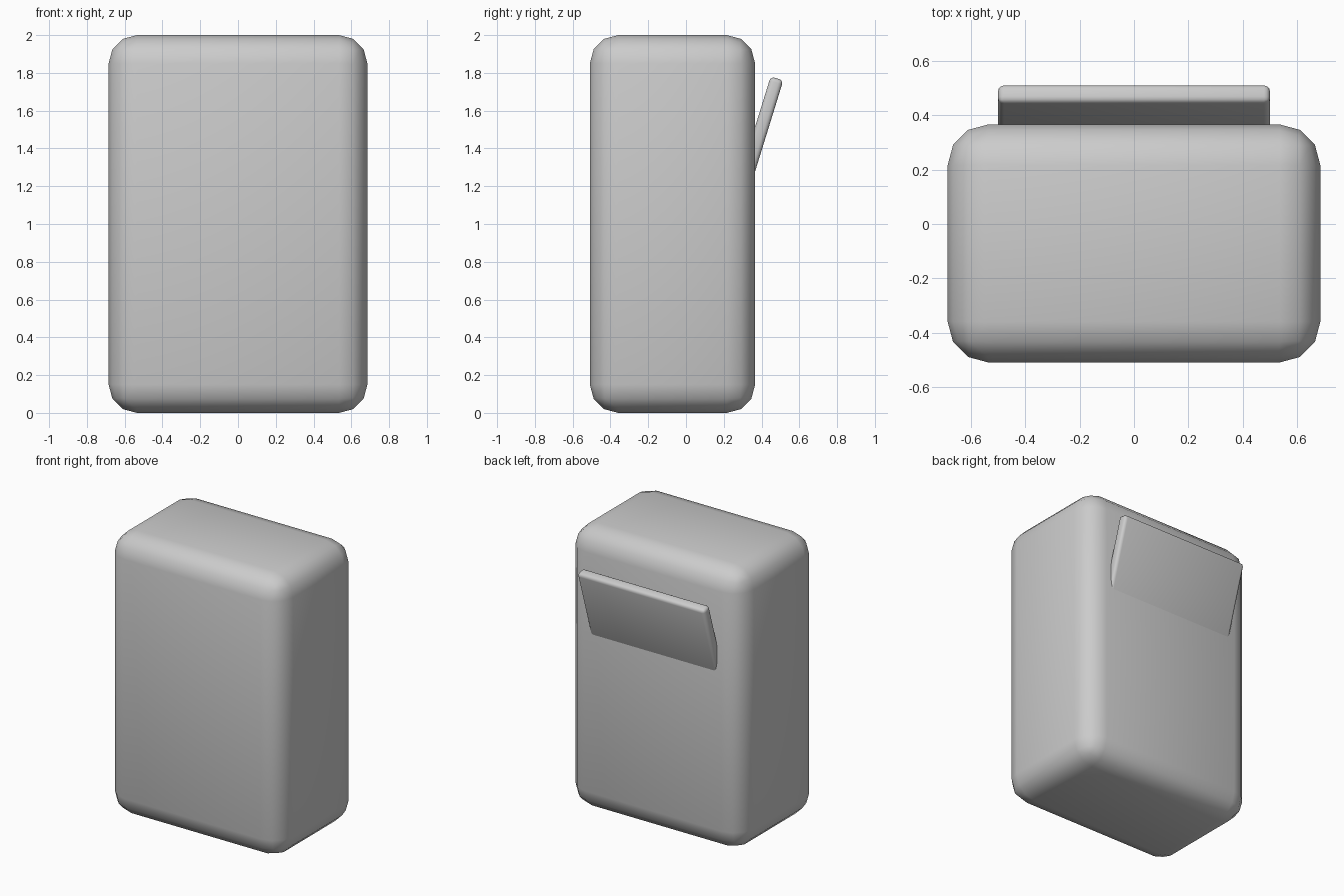
import bpy

if "Cube" in bpy.data.objects:
    bpy.data.objects.remove(bpy.data.objects["Cube"])


def rounded_box(name, size, loc, radius, segments, tilt=0.0):
    bpy.ops.mesh.primitive_cube_add(size=1, location=loc)
    ob = bpy.context.object
    ob.name = name
    ob.scale = size
    bpy.ops.object.transform_apply(location=False, rotation=False, scale=True)
    ob.rotation_euler.x = tilt
    bevel = ob.modifiers.new("rounding", 'BEVEL')
    bevel.width = radius
    bevel.segments = segments
    bevel.limit_method = 'NONE'
    bpy.ops.object.modifier_apply(modifier=bevel.name)
    bpy.ops.object.shade_smooth()
    return ob


# main rounded block
rounded_box("body", (1.37, 0.875, 2.0), (0, -0.0715, 1.0), 0.15, 3)

# tilted plate sunk into the back face
rounded_box("back_flap", (1.0, 0.07, 0.6), (0, 0.393, 1.484), 0.022, 3, tilt=-0.3)
